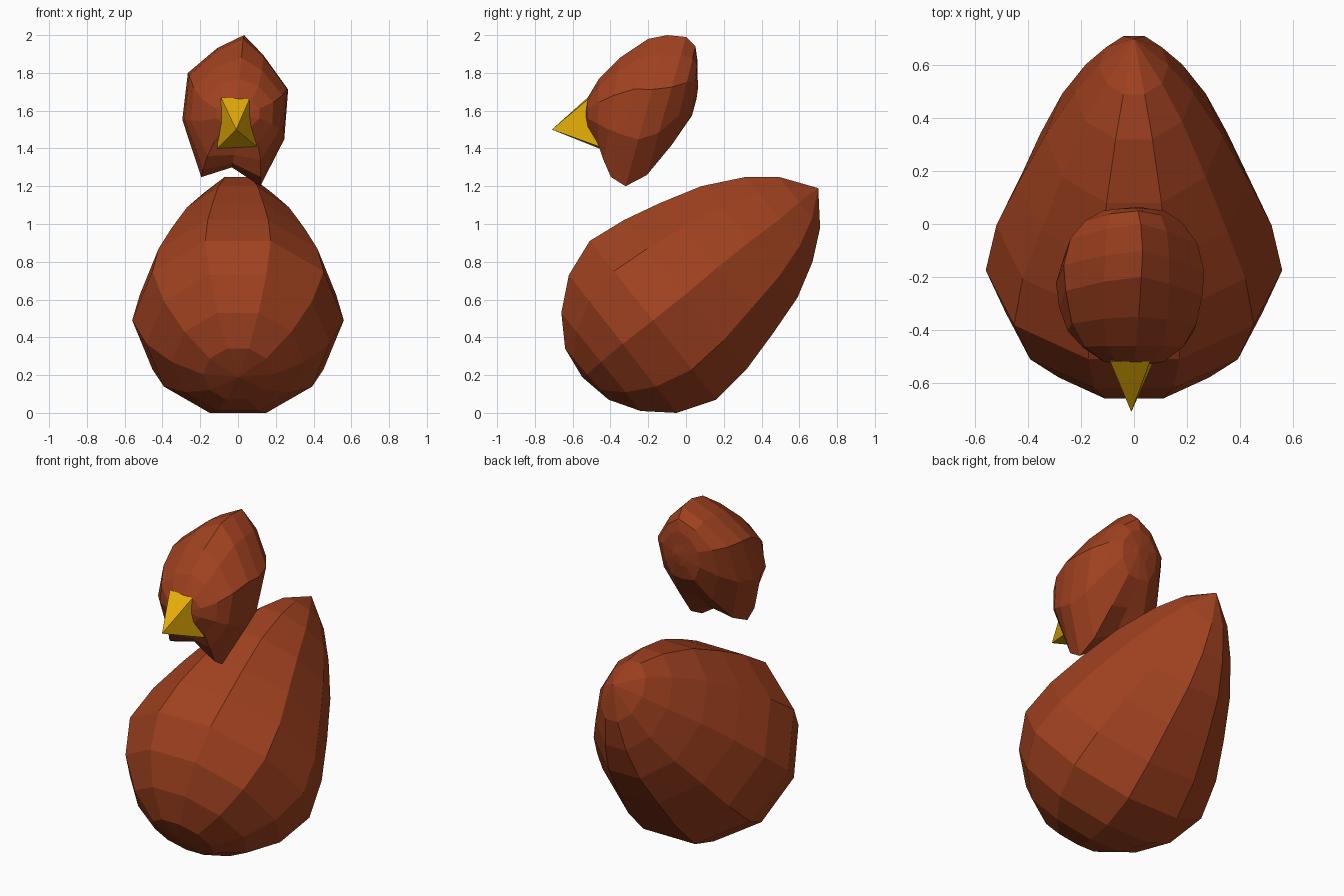
import bpy
import bmesh
import math
from mathutils import Vector

cube = bpy.data.objects.get("Cube")
if cube:
    bpy.data.objects.remove(cube, do_unlink=True)


def material(name, rgb):
    mat = bpy.data.materials.new(name)
    mat.use_nodes = True
    colour = (*rgb, 1.0)
    mat.diffuse_color = colour
    bsdf = mat.node_tree.nodes["Principled BSDF"]
    bsdf.inputs["Base Color"].default_value = colour
    bsdf.inputs["Roughness"].default_value = 0.8
    return mat


def finish(bm, name, mat):
    bmesh.ops.recalc_face_normals(bm, faces=bm.faces)
    mesh = bpy.data.meshes.new(name)
    bm.to_mesh(mesh)
    bm.free()
    mesh.materials.append(mat)
    obj = bpy.data.objects.new(name, mesh)
    bpy.context.collection.objects.link(obj)
    return obj


def loft(name, mat, front, back, rings, sections):
    """Skin rings, each given by half-width and lowest and highest (y, z), between two poles."""
    bm = bmesh.new()
    loops = []
    for (width, low_y, low_z, high_y, high_z), section in zip(rings, sections):
        low, high = Vector((0, low_y, low_z)), Vector((0, high_y, high_z))
        centre, half = (low + high) / 2, (high - low) / 2
        side = Vector((width, 0, 0))
        loops.append([bm.verts.new(centre + side * u + half * v) for u, v in section])
    n = len(loops[0])
    for a, b in zip(loops, loops[1:]):
        for i in range(n):
            j = (i + 1) % n
            bm.faces.new((a[i], a[j], b[j], b[i]))
    for pole, loop in ((front, loops[0]), (back, loops[-1])):
        tip = bm.verts.new(pole)
        for i in range(n):
            bm.faces.new((tip, loop[i], loop[(i + 1) % n]))
    return finish(bm, name, mat)


brown = material("russet brown", (0.35, 0.053, 0.014))
yellow = material("golden yellow", (0.78, 0.42, 0.002))

# Egg-shaped body, ten-sided with flats on top and bottom
flat = math.cos(math.pi / 10)
decagon = [(math.sin(a), math.cos(a) / flat)
           for a in (math.pi * (2 * i + 1) / 10 for i in range(10))]
body_rings = [
    (0.186, -0.41, 0.07, -0.64, 0.34),
    (0.351, -0.24, 0.01, -0.66, 0.53),
    (0.485, -0.05, 0.00, -0.62, 0.73),
    (0.56, 0.16, 0.07, -0.51, 0.91),
    (0.52, 0.32, 0.23, -0.33, 1.02),
    (0.435, 0.46, 0.42, -0.14, 1.11),
    (0.335, 0.59, 0.61, 0.08, 1.20),
    (0.225, 0.67, 0.80, 0.32, 1.25),
    (0.13, 0.71, 0.98, 0.49, 1.25),
]
loft("body", brown, (0, -0.55, 0.19), (0, 0.70, 1.19), body_rings, [decagon] * 9)

# Floating head: round at both ends, peaked crown and two-pointed chin between
circle = [(math.sin(a), math.cos(a)) for a in (math.pi * i / 5 for i in range(10))]
peaked = [(0.11, 1), (0.45, 0.74), (0.9, 0.28), (0.83, -0.38), (0.4, -1),
          (-0.11, -0.75), (-0.66, -0.88), (-1, -0.12), (-0.9, 0.5), (-0.37, 0.83)]
head_rings = [
    (0.12, -0.52, 1.50, -0.52, 1.67),
    (0.20, -0.47, 1.41, -0.46, 1.77),
    (0.255, -0.44, 1.32, -0.35, 1.88),
    (0.285, -0.40, 1.24, -0.20, 1.98),
    (0.295, -0.32, 1.20, -0.10, 2.00),
    (0.265, -0.21, 1.25, 0.00, 1.99),
    (0.20, -0.08, 1.40, 0.05, 1.94),
    (0.125, 0.03, 1.56, 0.06, 1.87),
    (0.055, 0.055, 1.66, 0.06, 1.79),
]
head_sections = []
for k in range(9):
    blend = 1 - (abs(k - 4) / 4) ** 1.5
    head_sections.append([Vector(c).lerp(Vector(p), blend) for c, p in zip(circle, peaked)])
loft("head", brown, (0, -0.54, 1.58), (0.02, 0.065, 1.73), head_rings, head_sections)

# Four-sided pointed beak
bm = bmesh.new()
base = [bm.verts.new(p) for p in ((-0.09, -0.52, 1.67), (0.06, -0.52, 1.66),
                                  (0.10, -0.46, 1.41), (-0.11, -0.46, 1.40))]
tip = bm.verts.new((-0.01, -0.71, 1.50))
bm.faces.new(base)
for i in range(4):
    bm.faces.new((tip, base[i], base[(i + 1) % 4]))
finish(bm, "beak", yellow)
